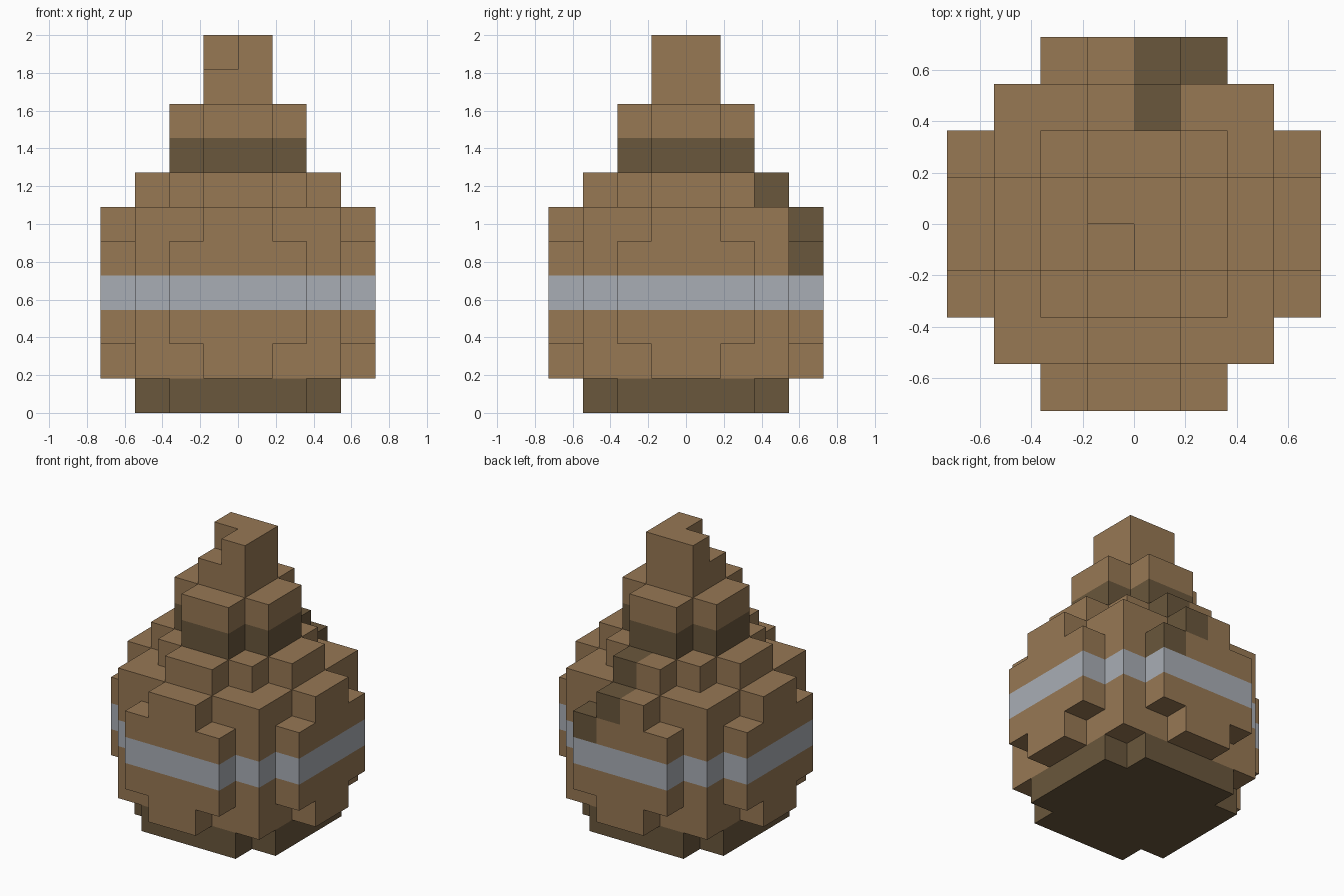
import bpy, bmesh, math
from mathutils import Vector

cube = bpy.data.objects.get("Cube")
if cube:
    bpy.data.objects.remove(cube, do_unlink=True)

U = 2 / 11  # edge length of one block


def material(name, rgb):
    lin = [((c / 255 + 0.055) / 1.055) ** 2.4 for c in rgb] + [1.0]
    mat = bpy.data.materials.new(name)
    mat.use_nodes = True
    mat.diffuse_color = lin
    bsdf = mat.node_tree.nodes["Principled BSDF"]
    bsdf.inputs["Base Color"].default_value = lin
    bsdf.inputs["Roughness"].default_value = 0.9
    return mat


brown = material("brown", (151, 120, 84))
dark = material("dark brown", (106, 87, 60))
grey = material("silver grey", (169, 174, 181))

# Half width of each layer, listed by distance of the block row from the centre
BULGE, ROUND = [4, 4, 3, 2], [4, 3, 3, 1]
LAYERS = [[3, 3, 2], ROUND, BULGE, BULGE, BULGE, ROUND,
          [3, 2, 1], [2, 1], [2, 1], [1], [1]]

# Every filled block, with one block chipped off the tip
blocks = set()
for z, widths in enumerate(LAYERS):
    for row, half in enumerate(widths):
        for y in (row, -row - 1):
            blocks |= {(x, y, z) for x in range(-half, half)}
blocks.discard((-1, -1, 10))

# Dark drip running down the back
DRIP = {(0, 2, 6), (0, 3, 5), (1, 3, 4)}

SIDES = [Vector(d) for d in ((1, 0, 0), (-1, 0, 0), (0, 1, 0),
                             (0, -1, 0), (0, 0, 1), (0, 0, -1))]


def build_part(name, z0, z1, mat):
    """Outer skin of the blocks in layers z0 to z1, merged into large flat faces."""
    bm = bmesh.new()
    for x, y, z in sorted(b for b in blocks if z0 <= b[2] < z1):
        centre = Vector((x + 0.5, y + 0.5, z + 0.5))
        for n in SIDES:
            if (x + int(n.x), y + int(n.y), z + int(n.z)) in blocks:
                continue
            a = Vector((n.y, n.z, n.x)) / 2
            b = n.cross(a)
            mid = centre + n / 2
            face = bm.faces.new([bm.verts.new((mid + p) * U)
                                 for p in (-a - b, a - b, a + b, -a + b)])
            face.material_index = int((x, y, z) in DRIP)
    bmesh.ops.remove_doubles(bm, verts=bm.verts, dist=0.001)
    bmesh.ops.dissolve_limit(bm, angle_limit=math.radians(1), verts=bm.verts,
                             edges=bm.edges, delimit={'MATERIAL'})
    mesh = bpy.data.meshes.new(name)
    bm.to_mesh(mesh)
    bm.free()
    mesh.materials.append(mat)
    mesh.materials.append(dark)
    bpy.context.collection.objects.link(bpy.data.objects.new(name, mesh))


build_part("base", 0, 1, dark)
build_part("lower_body", 1, 3, brown)
build_part("belt", 3, 4, grey)
build_part("upper_body", 4, 7, brown)
build_part("neck_band", 7, 8, dark)
build_part("neck", 8, 9, brown)
build_part("tip", 9, 11, brown)
